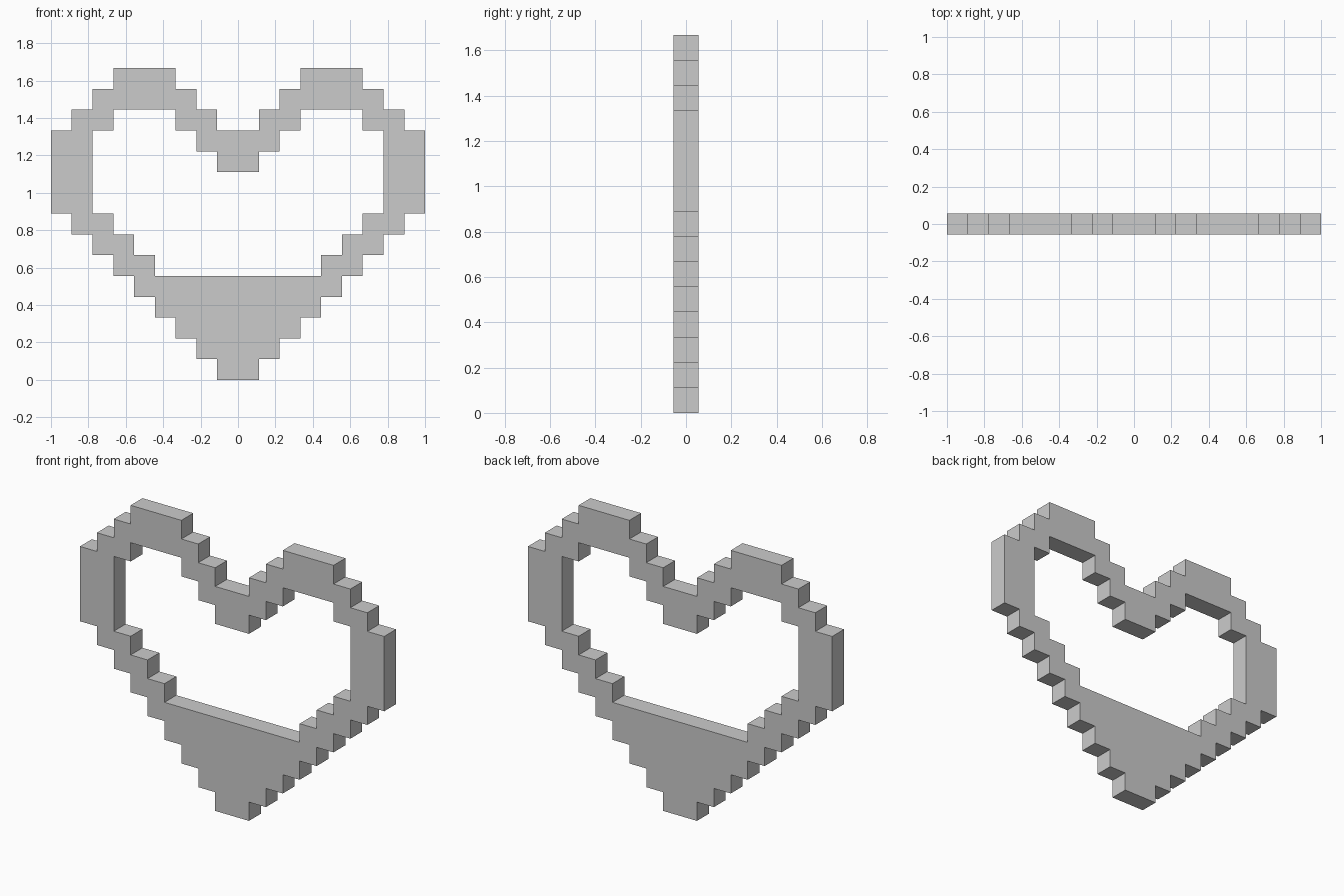
import bpy
import bmesh
import math

if "Cube" in bpy.data.objects:
    bpy.data.objects.remove(bpy.data.objects["Cube"])

U = 1 / 9  # one pixel step; the heart is 18 x 15 pixels and 1 deep


def stepped_loop(x, z, moves):
    """Walk alternating up/across moves, then mirror to close the loop."""
    pts = [(x, z)]
    for i, m in enumerate(moves):
        x, z = (x, z + m) if i % 2 == 0 else (x + m, z)
        pts.append((x, z))
    return pts + [(-px, pz) for px, pz in reversed(pts)]


# Right half of the outer silhouette and of the window opening
outer = stepped_loop(1, 0, [1, 1] * 8 + [4, -1, 1, -1, 1, -1, 1, -3, -1, -1, -1, -1, -1])
window = stepped_loop(4, 5, [1, 1] * 3 + [4, -1, 1, -3, -1, -1, -1, -1, -1])

# Filled 2D curve with a hole, given thickness
curve = bpy.data.curves.new("pixel_heart_frame", "CURVE")
curve.dimensions = "2D"
curve.fill_mode = "BOTH"
curve.extrude = U / 2
for loop in (outer, window):
    spline = curve.splines.new("POLY")
    spline.points.add(len(loop) - 1)
    for p, (x, z) in zip(spline.points, loop):
        p.co = (x * U, z * U, 0, 1)
    spline.use_cyclic_u = True

heart = bpy.data.objects.new("pixel_heart_frame", curve)
bpy.context.collection.objects.link(heart)
heart.rotation_euler.x = math.pi / 2
bpy.context.view_layer.objects.active = heart
heart.select_set(True)
bpy.ops.object.convert(target="MESH")
heart = bpy.context.object

# Weld caps to walls, keep flat faces
bm = bmesh.new()
bm.from_mesh(heart.data)
bmesh.ops.remove_doubles(bm, verts=bm.verts, dist=1e-4)
bmesh.ops.recalc_face_normals(bm, faces=bm.faces)
for f in bm.faces:
    f.smooth = False
bm.to_mesh(heart.data)
bm.free()
